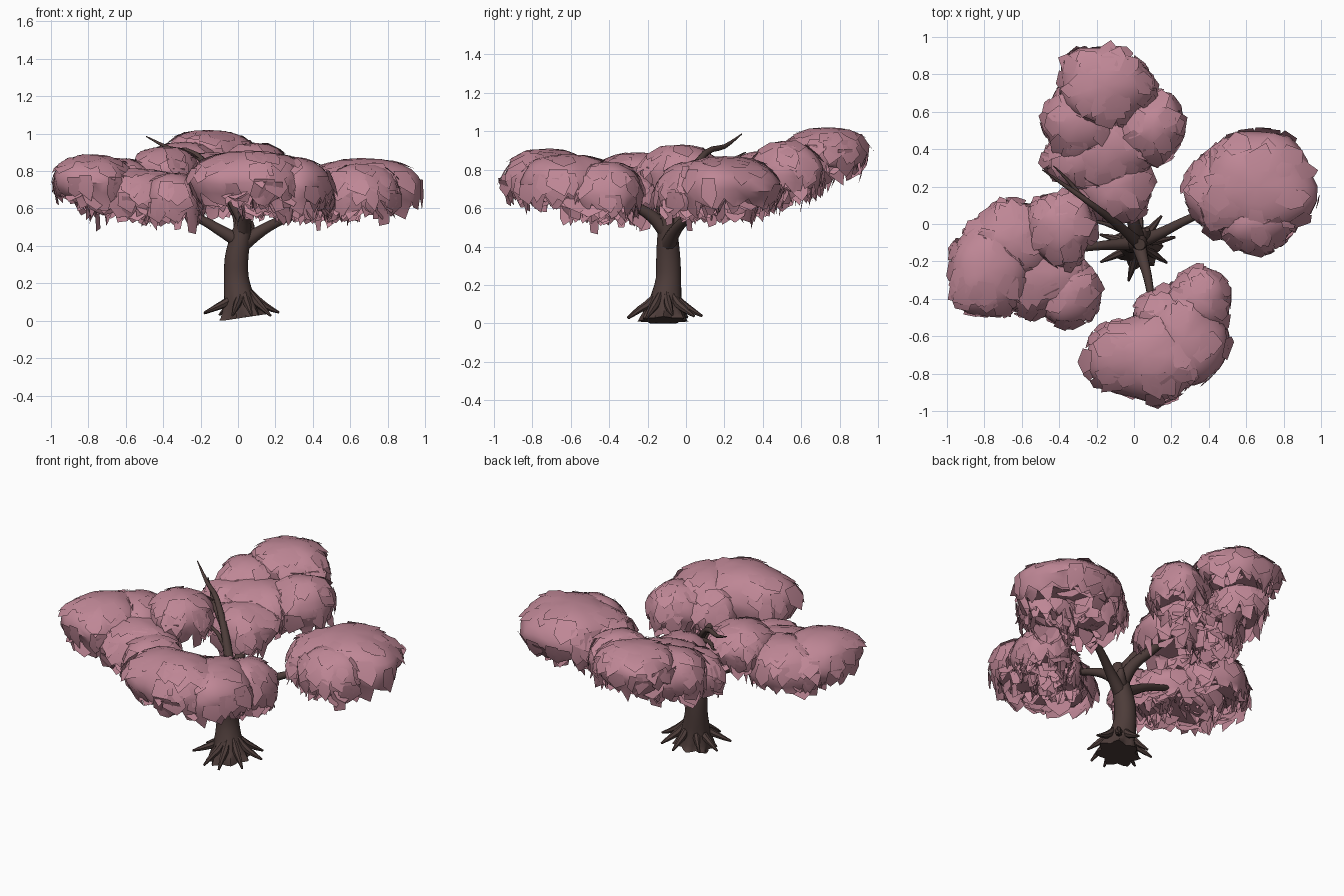
import bpy, bmesh, math, random
from mathutils import Vector

if "Cube" in bpy.data.objects:
    bpy.data.objects.remove(bpy.data.objects["Cube"])

random.seed(11)


def material(name, rgb):
    m = bpy.data.materials.new(name)
    m.diffuse_color = (*rgb, 1)
    m.use_nodes = True
    m.node_tree.nodes["Principled BSDF"].inputs["Base Color"].default_value = m.diffuse_color
    return m


BARK = material("dark_bark", (0.075, 0.046, 0.042))
PINK = material("dusty_pink_blossom", (0.52, 0.242, 0.304))


def finish(bm, name, mat, angle):
    me = bpy.data.meshes.new(name)
    bm.to_mesh(me)
    bm.free()
    me.materials.append(mat)
    ob = bpy.data.objects.new(name, me)
    bpy.context.collection.objects.link(ob)
    bpy.ops.object.select_all(action='DESELECT')
    ob.select_set(True)
    bpy.context.view_layer.objects.active = ob
    bpy.ops.object.shade_smooth_by_angle(angle=math.radians(angle))
    return ob


def catmull(pts, t):
    """Point on a smooth path through pts (tuples of any length), t in 0..1."""
    f = t * (len(pts) - 1)
    i = min(int(f), len(pts) - 2)
    u = f - i
    p = [pts[max(0, min(len(pts) - 1, i + k))] for k in (-1, 0, 1, 2)]
    return [0.5 * (2 * b + (c - a) * u + (2 * a - 5 * b + 4 * c - d) * u * u
                   + (3 * b - a - 3 * c + d) * u ** 3) for a, b, c, d in zip(*p)]


def tube(name, pts, sides=10, steps=12, foot=False):
    """Tapered round limb; every point is x, y, z, radius. A foot gets a ridged, uneven, flat hem."""
    bm = bmesh.new()
    samples = [catmull(pts, k / steps) for k in range(steps + 1)]
    rings = []
    for k, s in enumerate(samples):
        c = Vector(s[:3])
        d = Vector(samples[min(k + 1, steps)][:3]) - Vector(samples[max(k - 1, 0)][:3])
        if foot and k == 0:
            d = Vector((0, 0, 1))
        q = Vector((0, 0, 1)).rotation_difference(d.normalized())
        ring = []
        for j in range(sides):
            a = math.tau * j / sides
            r = max(s[3], 0.003)
            v = c + q @ Vector((math.cos(a), math.sin(a), 0)) * r
            if foot and k < 5:
                w = 1 - k / 5
                v += Vector((math.cos(a), math.sin(a), 0)) * r * 0.16 * w * math.cos(7 * a)
                v.z = max(0, v.z + w * w * (v.x * 0.15 + 0.012))
            ring.append(bm.verts.new(v))
        rings.append(ring)
    for r0, r1 in zip(rings, rings[1:]):
        for j in range(sides):
            n = (j + 1) % sides
            bm.faces.new((r0[j], r0[n], r1[n], r1[j]))
    bm.faces.new(rings[0][::-1])
    bm.faces.new(rings[-1])
    return finish(bm, name, BARK, 50)


# Trunk with flared foot
tube("trunk", [(0.022, -0.118, 0.0, 0.118), (0.008, -0.108, 0.10, 0.088), (-0.008, -0.092, 0.22, 0.067),
               (-0.008, -0.092, 0.33, 0.063), (0.01, -0.095, 0.43, 0.056), (0.03, -0.10, 0.53, 0.042),
               (0.03, -0.11, 0.60, 0.03)],
     sides=28, steps=20, foot=True)

# Roots spreading around the foot
for i in range(9):
    a = math.tau * (i + .3 + random.uniform(-.2, .2)) / 9
    ca, sa = math.cos(a), math.sin(a)
    r = random.uniform(0.165, 0.225)
    z = random.uniform(0.025, 0.045)
    cx, cy = 0.025, -0.11
    tube(f"root_{i}", [(cx + .045 * ca, cy + .045 * sa, 0.16, 0.010),
                       (cx + .085 * ca, cy + .085 * sa, 0.105, 0.022),
                       (cx + r * .7 * ca, cy + r * .7 * sa, 0.07, 0.017),
                       (cx + r * ca, cy + r * sa, z, 0.006)], sides=7, steps=8)

# Main limbs and bare twigs
LIMBS = {
    "right_limb": [(0.01, -0.10, 0.40, .045), (0.14, -0.05, 0.49, .030), (0.30, 0.03, 0.565, .022), (0.58, 0.15, 0.66, .01)],
    "left_limb": [(0.01, -0.10, 0.42, .040), (-0.10, -0.11, 0.485, .030), (-0.22, -0.12, 0.55, .023), (-0.55, -0.17, 0.68, .01)],
    "front_limb": [(0.02, -0.09, 0.46, .045), (0.045, -0.18, 0.56, .032), (0.08, -0.32, 0.63, .022), (0.12, -0.60, 0.72, .01)],
    "back_limb": [(0.02, -0.10, 0.46, .045), (0.0, 0.0, 0.57, .034), (-0.06, 0.18, 0.66, .026), (-0.13, 0.65, 0.84, .01)],
    "bare_limb": [(0.03, -0.11, 0.53, .034), (-0.08, -0.01, 0.72, .024), (-0.22, 0.10, 0.885, .017),
                  (-0.36, 0.20, 0.92, .012), (-0.49, 0.29, 0.985, .003)],
    "bare_twig": [(-0.13, 0.03, 0.77, .018), (-0.27, 0.14, 0.83, .013), (-0.35, 0.23, 0.85, .009), (-0.43, 0.31, 0.89, .003)],
    "side_twig": [(-0.05, -0.04, 0.66, .018), (-0.15, 0.0, 0.73, .011), (-0.28, 0.03, 0.77, .004)],
    "knot_stub": [(0.02, -0.09, 0.44, .04), (0.06, -0.05, 0.49, .030), (0.07, -0.03, 0.53, .012)],
}
for name, pts in LIMBS.items():
    tube(name, pts, sides=9)


def blossom_clump(name, cx, cy, cz, rx, ry, up):
    """Lumpy dome with a torn hanging skirt, hollow underside and loose flaps."""
    bm = bmesh.new()
    n, down = 24, 0.09
    ph = [random.uniform(0, math.tau) for _ in range(4)]

    def surf(a, lat, s=1.0):
        lump = (1 + .04 * math.sin(3 * a + ph[0]) + .035 * math.sin(5 * a + ph[1])
                + .025 * math.sin(4 * lat + 2 * a + ph[2]))
        c = max(math.cos(lat), 0) ** 0.9 * lump * s * 0.97
        z = math.sin(lat)
        h = up * (1 + .06 * math.sin(2 * a + ph[3]) * math.cos(lat)) if z > 0 else down * 1.5
        return Vector((cx + rx * c * math.cos(a), cy + ry * c * math.sin(a), cz + h * z * s))

    # Dome, with one nested shell beneath that closes the underside
    for s, lats in ((1.0, (72, 55, 40, 26, 12, -4, -24)), (0.84, (55, 20, -10, -28))):
        top = bm.verts.new(surf(0, math.pi / 2, s))
        prev = None
        for li in lats:
            ring = []
            for j in range(n):
                p = surf(math.tau * j / n, math.radians(li), s)
                if li < 20:
                    p += Vector([random.uniform(-.009, .009) for _ in range(3)])
                ring.append(bm.verts.new(p))
            for j in range(n):
                k = (j + 1) % n
                if prev:
                    bm.faces.new((prev[j], ring[j], ring[k], prev[k]))
                else:
                    bm.faces.new((top, ring[j], ring[k]))
            prev = ring
        if s < 1:
            low = bm.verts.new((cx, cy, cz - down * .45))
            for j in range(n):
                bm.faces.new((prev[j], low, prev[(j + 1) % n]))

        # Torn teeth hanging from each rim
        for j in range(0, n, 2):
            v0, v1, v2 = prev[j], prev[j + 1], prev[(j + 2) % n]
            drop = random.choice((.03, .06, .08, .11)) * random.uniform(.8, 1.15)
            tips = []
            for va, vb, f in ((v0, v1, random.uniform(.1, .9)), (v1, v2, random.uniform(.1, .9))):
                m = va.co.lerp(vb.co, f)
                m.z -= drop * random.uniform(.5, 1.05)
                m += Vector((m.x - cx, m.y - cy, 0)) * random.uniform(-.14, .0)
                tips.append(bm.verts.new(m))
            bm.faces.new((v0, tips[0], v1))
            bm.faces.new((v1, tips[0], tips[1]))
            bm.faces.new((v1, tips[1], v2))

    def flap(a, lat, s, size, lift):
        p = surf(a, lat, s)
        e = .02
        tu = (surf(a + e, lat, s) - p).normalized()
        td = (surf(a, lat - e, s) - p).normalized()
        nrm = td.cross(tu).normalized()
        if nrm.dot(p - Vector((cx, cy, cz))) < 0:
            nrm = -nrm
        w, h = size * random.uniform(.7, 1.3), size * random.uniform(.8, 1.3)
        q = [p - tu * w * .5 - td * h * .5 - nrm * .006, p - tu * w * .6 + td * h * .3 + nrm * lift * .6,
             p + tu * w * random.uniform(-.4, .4) + td * h * .8 + nrm * lift,
             p + tu * w * .6 + td * h * .2 + nrm * lift * .5, p + tu * w * .4 - td * h * .5 - nrm * .006]
        vs = [bm.verts.new(c) for c in q]
        c0 = bm.verts.new(p + nrm * (.004 + lift * .3))
        for k in range(5):
            bm.faces.new((c0, vs[k], vs[(k + 1) % 5]))

    size = 0.06 + 0.06 * (rx + ry)
    # Flaps hugging the crown and the sides
    for _ in range(20):
        flap(random.uniform(0, math.tau), math.radians(random.uniform(15, 65)), 1, size, .003)
    for _ in range(22):
        flap(random.uniform(0, math.tau), math.radians(random.uniform(-22, 18)), 1, size, random.uniform(.002, .02))

    # Loose rags under the clump
    for _ in range(14):
        a, r = random.uniform(0, math.tau), math.sqrt(random.uniform(.1, .7))
        p = Vector((cx + rx * r * math.cos(a), cy + ry * r * math.sin(a), cz - down * random.uniform(.3, .7)))
        b = a + math.pi / 2 + random.uniform(-.5, .5)
        side = Vector((math.cos(b), math.sin(b), 0)) * size * random.uniform(.6, 1.0)
        drop = Vector((math.cos(a) * .04, math.sin(a) * .04, -random.uniform(.05, .10)))
        vs = [bm.verts.new(c) for c in (p - side, p - side * .7 + drop * .6, p + side * random.uniform(-.3, .3) + drop,
                                        p + side * .8 + drop * .5, p + side)]
        bm.faces.new(vs)
    return finish(bm, name, PINK, 48)


# Foliage masses: x, y, rim height, half widths, crown height
CLUMPS = {
    "right": [(.66, .20, .70, .33, .30, .17), (.66, .02, .67, .20, .18, .17), (.46, .17, .65, .19, .23, .16)],
    "front": [(.06, -.71, .74, .33, .24, .17), (.27, -.62, .71, .23, .26, .17), (.35, -.41, .67, .18, .18, .17),
              (.16, -.50, .67, .17, .15, .16)],
    "left": [(-.78, -.25, .74, .225, .26, .15), (-.65, -.09, .70, .23, .23, .17), (-.55, -.26, .66, .30, .23, .155),
             (-.39, -.02, .79, .19, .20, .14), (-.35, -.37, .64, .18, .18, .15)],
    "back": [(-.16, .74, .89, .25, .22, .13), (.10, .52, .78, .18, .19, .17), (-.29, .56, .80, .20, .22, .155),
             (-.14, .42, .76, .25, .24, .14), (-.10, .20, .70, .21, .20, .15), (-.30, .36, .73, .18, .18, .15)],
}
for where, items in CLUMPS.items():
    for i, c in enumerate(items):
        blossom_clump(f"{where}_blossom_{i}", *c)
